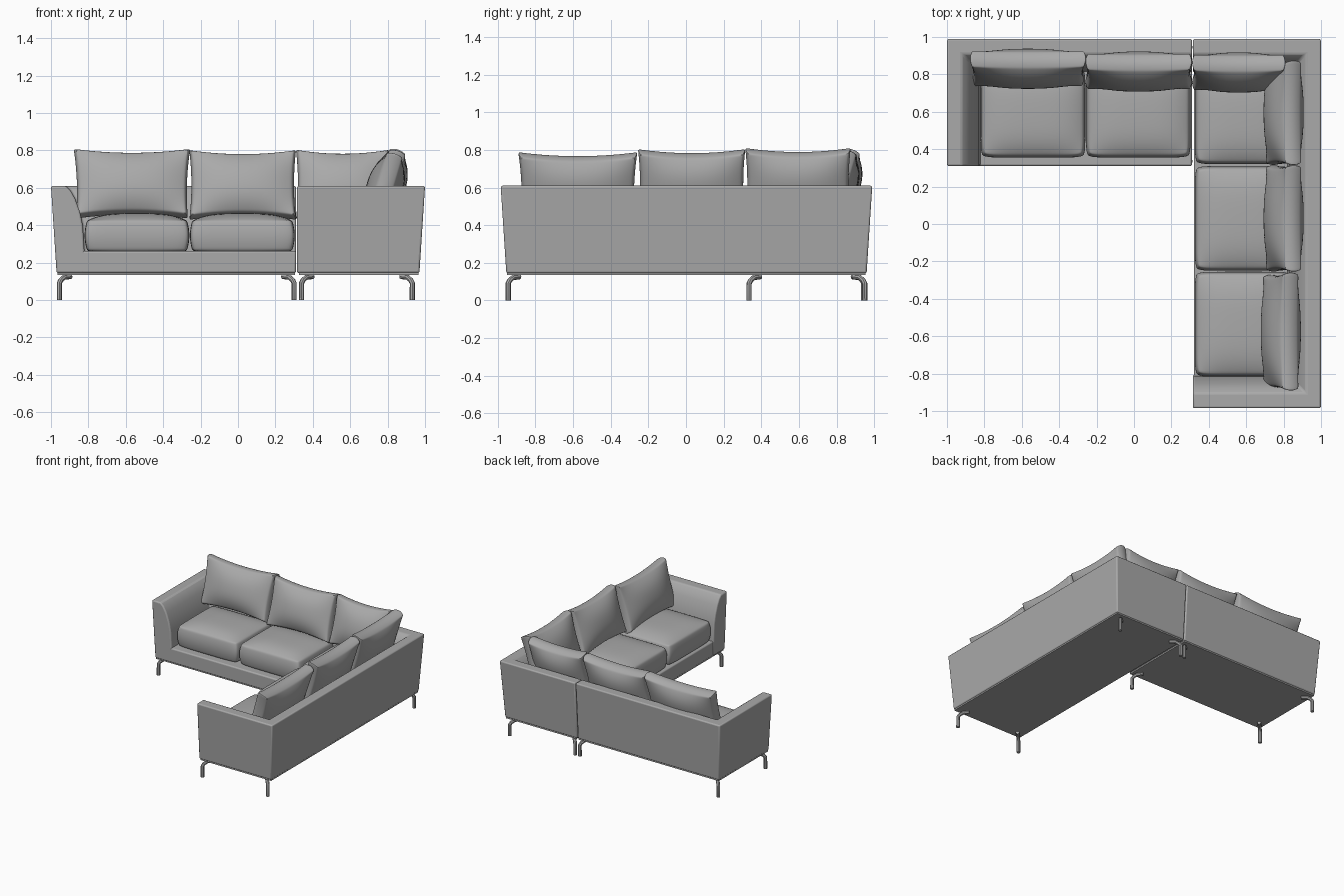
import bpy, bmesh, math
from mathutils import Vector, Matrix

cube = bpy.data.objects.get("Cube")
if cube:
    bpy.data.objects.remove(cube)

fabric = bpy.data.materials.new("grey_fabric")
fabric.use_nodes = True
GREY = (0.4, 0.4, 0.4, 1)
fabric.diffuse_color = GREY
fabric.node_tree.nodes["Principled BSDF"].inputs["Base Color"].default_value = GREY


def finish(name, bm, bevel=0, subdiv=0, angle=40):
    bmesh.ops.recalc_face_normals(bm, faces=bm.faces)
    mesh = bpy.data.meshes.new(name)
    bm.to_mesh(mesh)
    bm.free()
    mesh.materials.append(fabric)
    ob = bpy.data.objects.new(name, mesh)
    bpy.context.collection.objects.link(ob)
    if bevel:
        mod = ob.modifiers.new("soft_edges", 'BEVEL')
        mod.width, mod.segments = bevel, 3
        mod.limit_method, mod.angle_limit = 'ANGLE', math.radians(40)
    if subdiv:
        mod = ob.modifiers.new("smooth", 'SUBSURF')
        mod.levels = mod.render_levels = subdiv
    bpy.ops.object.select_all(action='DESELECT')
    ob.select_set(True)
    bpy.context.view_layer.objects.active = ob
    bpy.ops.object.shade_smooth_by_angle(angle=math.radians(angle))
    return ob


def box(name, lo, hi, bevel):
    lo, hi = Vector(lo), Vector(hi)
    bm = bmesh.new()
    size = Matrix.Diagonal((hi - lo).to_4d())
    size[3][3] = 1
    bmesh.ops.create_cube(bm, size=1, matrix=Matrix.Translation((lo + hi) / 2) @ size)
    return finish(name, bm, bevel)


# Flared arm and back section: (distance inward, height)
WALL = [(.03, .145), (0, .61), (.08, .61), (.105, .585), (.13, .54),
        (.155, .47), (.17, .4), (.18, .24), (.18, .145)]


def wall(name, path):
    """Sweep the section along (x, y, inward x, inward y) stations with mitred corners."""
    bm = bmesh.new()
    rings = [[bm.verts.new((x + ix * d, y + iy * d, z)) for d, z in WALL]
             for x, y, ix, iy in path]
    for a, b in zip(rings, rings[1:]):
        for i in range(len(WALL)):
            j = (i + 1) % len(WALL)
            bm.faces.new((a[i], a[j], b[j], b[i]))
    bm.faces.new(rings[0])
    bm.faces.new(rings[-1])
    return finish(name, bm, .01)


def cushion(name, matrix, half, crown, pinch=0, flare=0, exponent=4):
    """Puffed pad: local x = width, y = depth or height, z = thickness."""
    bm = bmesh.new()
    bmesh.ops.create_cube(bm, size=2)
    bmesh.ops.subdivide_edges(bm, edges=bm.edges[:], cuts=9, use_grid_fill=True)
    for v in bm.verts:
        a, b, c = v.co
        # Crowd the rows toward the rim so the edge seam stays crisp
        u, w = math.sin(a * math.pi / 2), math.sin(b * math.pi / 2)
        puff = (1 - abs(u) ** exponent) * (1 - abs(w) ** exponent)
        bulge = .012 * (1 - c * c)
        x = u * (half[0] - pinch * (1 - w * w) * .5 + bulge - .012) * (1 + flare * w)
        y = w * (half[1] - pinch * (1 - u * u) + bulge - .012)
        corner = (abs(u) * abs(w)) ** 12 * (.012 if not pinch else 0)
        x -= math.copysign(corner, u)
        y -= math.copysign(corner, w)
        v.co = (x, y, c * (half[2] + crown * puff))
    bm.transform(matrix)
    return finish(name, bm, subdiv=1, angle=60)


# Two upholstered frames
wall("left_section_arm_and_back",
     [(-1, .31, 1, 0), (-1, .99, 1, -1), (.31, .99, 0, -1)])
wall("right_section_arm_and_back",
     [(.315, .99, 0, -1), (1, .99, -1, -1), (1, -.985, -1, 1), (.315, -.985, 0, 1)])
box("left_section_seat_base", (-.9, .31, .145), (.31, .9, .262), .01)
box("right_section_seat_base", (.32, -.9, .145), (.9, .9, .262), .01)
box("left_section_underside", (-.965, .318, .135), (.305, .955, .15), 0)
box("right_section_underside", (.325, -.95, .135), (.965, .955, .15), 0)

# Seat cushions: centre, half width, half depth
seats = [("left_seat_cushion", -.54, .595, .28, .24),
         ("middle_seat_cushion", .023, .595, .28, .24),
         ("corner_seat_cushion", .585, .575, .26, .255),
         ("right_inner_seat_cushion", .585, .03, .26, .28),
         ("right_outer_seat_cushion", .585, -.535, .26, .28)]
for name, x, y, hx, hy in seats:
    cushion(name, Matrix.Translation((x, y, .345)), (hx, hy, .078), .042)

# Back cushions: position along the wall, centre depth, height, half width, flare
LEAN = Matrix.Rotation(math.radians(73), 4, 'X')
backs = [("left_back_cushion", False, -.567, .83, .622, .305, .02),
         ("middle_back_cushion", False, .025, .815, .615, .285, 0),
         ("corner_back_cushion", False, .56, .81, .617, .25, 0),
         ("right_corner_back_cushion", True, .595, .80, .624, .28, 0),
         ("right_inner_back_cushion", True, .03, .80, .618, .285, 0),
         ("right_outer_back_cushion", True, -.575, .785, .602, .31, .02)]
for name, side, along, depth, z, hw, flare in backs:
    if side:
        place = Matrix.Translation((depth, along, z)) @ Matrix.Rotation(-math.pi / 2, 4, 'Z')
    else:
        place = Matrix.Translation((along, depth, z))
    cushion(name, place @ LEAN, (hw, .19, .045), .055, .022, flare, 2.6)


# Bent tube legs, each turned in toward the middle of its section
def leg(name, x, y, dx, dy):
    curve = bpy.data.curves.new(name, 'CURVE')
    curve.dimensions = '3D'
    curve.bevel_depth, curve.bevel_resolution = .014, 2
    curve.use_fill_caps = True
    path = [(0, 0), (0, .09), (.008, .106), (.026, .122), (.06, .126)]
    spline = curve.splines.new('POLY')
    spline.points.add(len(path) - 1)
    for p, (d, z) in zip(spline.points, path):
        p.co = (x + dx * d, y + dy * d, z, 1)
    temp = bpy.data.objects.new(name + "_path", curve)
    bpy.context.collection.objects.link(temp)
    graph = bpy.context.evaluated_depsgraph_get()
    bm = bmesh.new()
    bm.from_mesh(temp.evaluated_get(graph).to_mesh())
    bpy.data.objects.remove(temp)
    finish(name, bm)


sections = [("left_section", (-.955, .30), (.335, .945)),
            ("right_section", (.34, .932), (-.945, .95))]
for section, xs, ys in sections:
    for x, dx, side in zip(xs, (1, -1), ("right", "left")):
        for y, dy, end in zip(ys, (1, -1), ("front", "back")):
            leg(f"{section}_{end}_{side}_leg", x, y, dx, dy)
